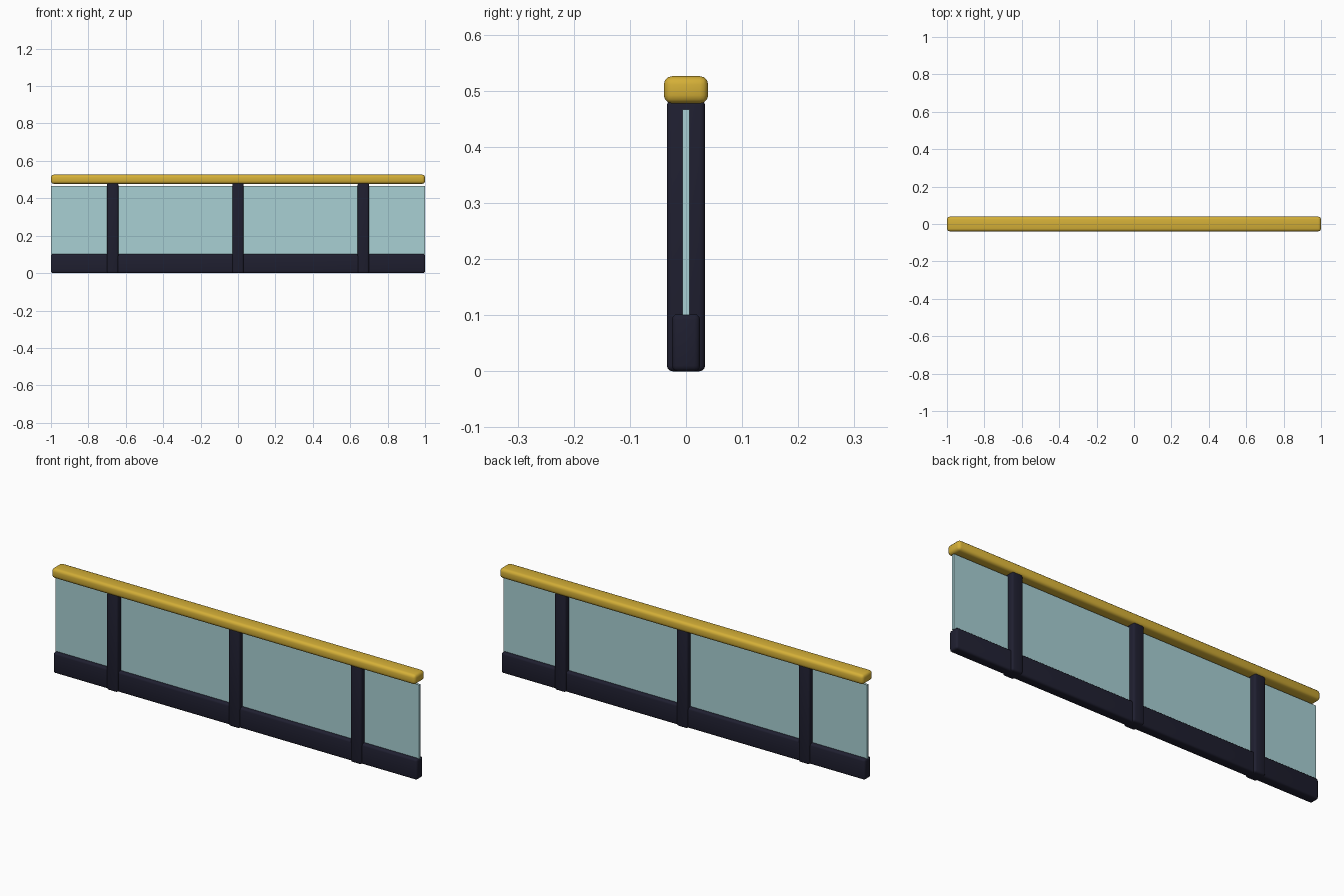
import bpy

if "Cube" in bpy.data.objects:
    bpy.data.objects.remove(bpy.data.objects["Cube"])


def material(name, rgb):
    m = bpy.data.materials.new(name)
    lin = [c / 12.92 if c <= 0.04045 else ((c + 0.055) / 1.055) ** 2.4
           for c in (v / 255 for v in rgb)]
    m.diffuse_color = (*lin, 1)
    m.use_nodes = True
    m.node_tree.nodes["Principled BSDF"].inputs["Base Color"].default_value = m.diffuse_color
    return m


GOLD = material("gold", (212, 175, 55))
DARK = material("dark navy", (31, 31, 48))
GLASS = material("pale teal glass", (168, 208, 212))


def box(name, size, x, z_bottom, mat, bevel=0.0):
    """Box standing on z_bottom, with optional rounded edges."""
    bpy.ops.mesh.primitive_cube_add(size=1, location=(x, 0, z_bottom + size[2] / 2))
    ob = bpy.context.object
    ob.name = name
    ob.scale = size
    bpy.ops.object.transform_apply(location=False, rotation=False, scale=True)
    ob.data.materials.append(mat)
    if bevel:
        mod = ob.modifiers.new("rounded edges", "BEVEL")
        mod.width = bevel
        mod.segments = 3
        bpy.ops.object.modifier_apply(modifier=mod.name)
        bpy.ops.object.shade_smooth_by_angle(angle=0.6)
    return ob


# Base kerb, glass pane and handrail run the full length
box("base_rail", (2, 0.05, 0.102), 0, 0, DARK, 0.01)
box("glass_panel", (2, 0.012, 0.367), 0, 0.1, GLASS)
box("handrail", (2, 0.079, 0.049), 0, 0.477, GOLD, 0.015)

# Three evenly spaced posts
for name, x in (("left", -0.67), ("middle", 0), ("right", 0.67)):
    box(name + "_post", (0.06, 0.068, 0.484), x, 0, DARK, 0.01)
